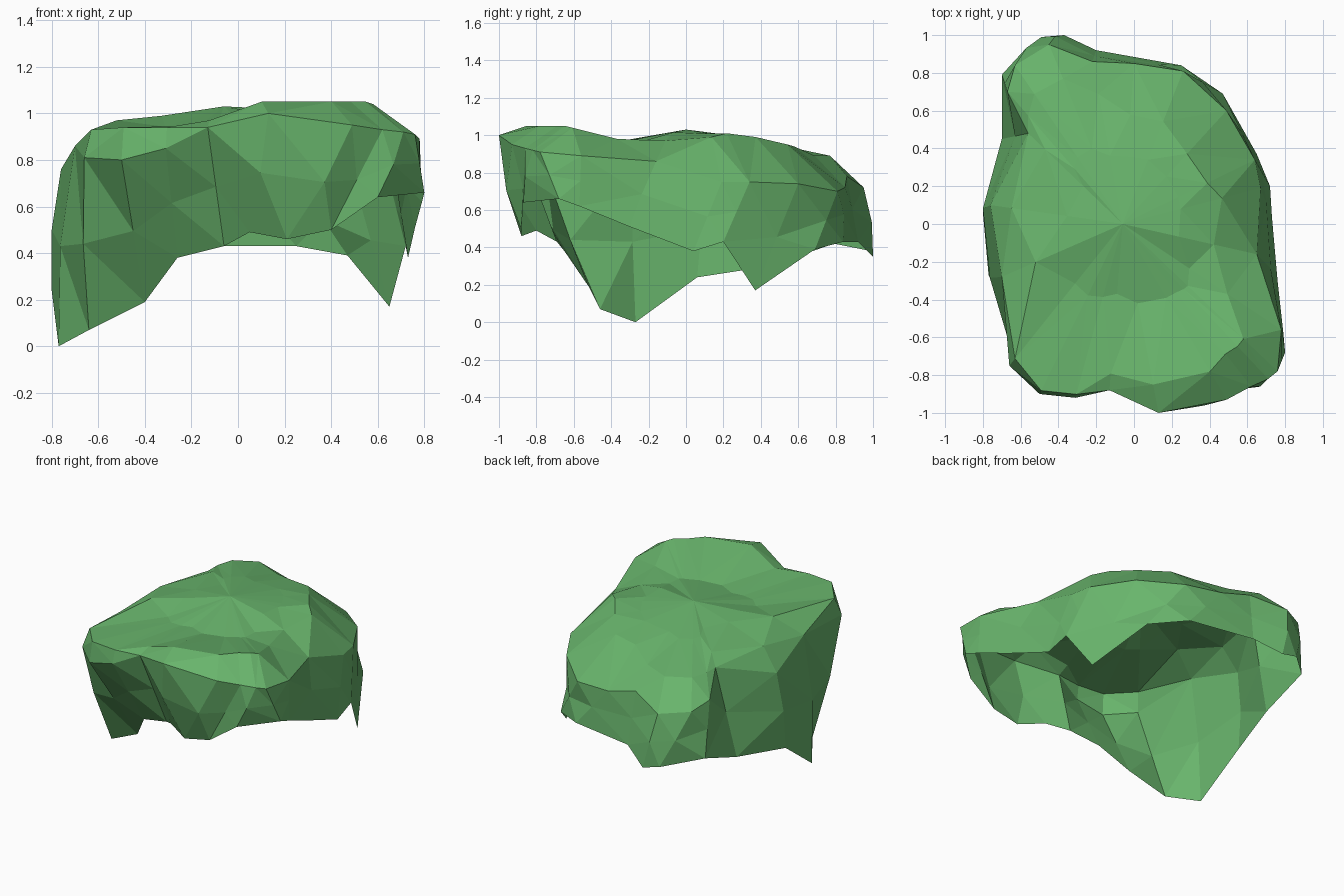
import bpy, bmesh
from mathutils import Vector

# Columns round the shell, counter-clockwise from the front left corner:
# brow point (x, y, z), hem point (x, y, z)
COLS = [
    (-.66, -.75, .81, -.64, -.46, .07), (-.50, -.90, .80, -.40, -.52, .19),
    (-.31, -.92, .85, -.26, -.65, .38), (-.13, -.88, .94, -.06, -.69, .43),
    (.13, -1.0, 1.0, .05, -.80, .49), (.49, -.93, .95, .21, -.88, .46),
    (.62, -.86, .93, .40, -.88, .50), (.71, -.82, .92, .60, -.87, .64),
    (.76, -.78, .91, .80, -.68, .66), (.78, -.56, .89, .79, -.57, .62),
    (.65, -.16, .86, .76, -.30, .51),
    (.67, .19, .75, .73, .04, .38), (.64, .34, .75, .72, .20, .43),
    (.49, .60, .74, .65, .37, .17), (.26, .81, .70, .47, .69, .39),
    (.00, .85, .72, .25, .84, .43), (-.22, .86, .78, -.20, .92, .43),
    (-.45, .95, .72, -.37, 1.0, .35), (-.63, .84, .74, -.49, .99, .38),
    (-.67, .70, .78, -.70, .79, .42), (-.56, .48, .89, -.70, .45, .30),
    (-.76, .10, .76, -.80, .06, .24), (-.70, -.28, .86, -.77, -.27, .0),
]
# Outer crown ring above each column: distance out from centre, height
CROWN = [(.95, .93), (.98, .94), (.98, .94), (.90, .97), (.85, 1.05), (.84, 1.05),
         (.80, 1.05), (.79, 1.05), (.78, 1.04), (.66, .98), (.68, .97),
         (.72, .99), (.64, 1.01), (.62, .99), (.67, .95), (.68, .94),
         (.80, .89), (.81, .89), (.82, .89), (.82, .89), (.82, .94),
         (.84, .91), (.72, .97)]
# Columns whose side wall bulges outward, and by how much
BULGE = {4: .06, 5: .06, 7: .02, 10: .02, 17: .02, 18: .02, 21: .02, 22: .03, 0: .02}
CENTRE = Vector((-.06, 0, 1.01))

bm = bmesh.new()
inner, crown, brow, mid, hem = [], [], [], [], []
for i, c in enumerate(COLS):
    top, low = Vector(c[:3]), Vector(c[3:])
    m = top.lerp(low, .5)
    m += Vector((m.x, m.y, 0)).normalized() * BULGE.get(i, 0)
    m.x, m.y = max(-.8, min(.8, m.x)), max(-1, min(1, m.y))
    scale, z = CROWN[i]
    oc = CENTRE.lerp(top, scale)
    oc.z = z
    ic = CENTRE.lerp(top, .42)
    # the crown dips at the front and stays high at the back
    if ic.y < -.2:
        ic.z = .955 + .04 * ic.x
    else:
        ic.z = 1.0 - .05 * ic.y + .05 * ic.x
    for ring, p in ((inner, ic), (crown, oc), (brow, top), (mid, m), (hem, low)):
        ring.append(bm.verts.new(p))

# Crown fan and the bands down to the ragged open hem
tip = bm.verts.new(CENTRE + Vector((0, 0, .02)))
n = len(COLS)
for i in range(n):
    j = (i + 1) % n
    bm.faces.new((tip, inner[i], inner[j]))
    for a, b in ((inner, crown), (crown, brow), (brow, mid), (mid, hem)):
        bm.faces.new((a[i], b[i], b[j], a[j]))
bmesh.ops.triangulate(bm, faces=[f for f in bm.faces if len(f.verts) > 3],
                      quad_method='SHORT_EDGE')
bm.normal_update()

mesh = bpy.data.meshes.new("canopy_shell")
bm.to_mesh(mesh)
bm.free()
shell = bpy.data.objects.new("canopy_shell", mesh)
bpy.context.collection.objects.link(shell)

green = bpy.data.materials.new("leaf green")
green.diffuse_color = (.14, .46, .15, 1)
mesh.materials.append(green)
